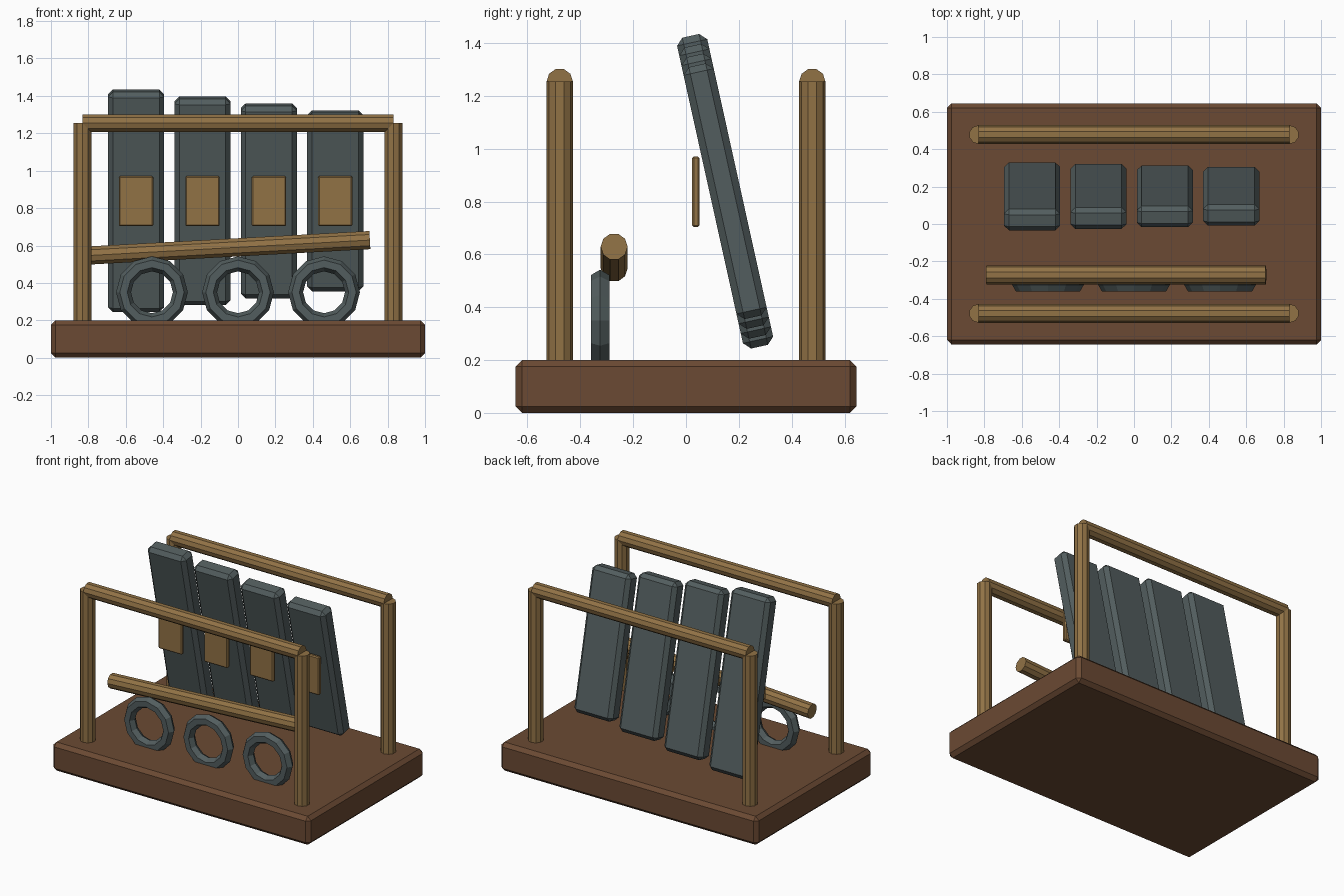
import bpy, math
from mathutils import Vector

if "Cube" in bpy.data.objects:
    bpy.data.objects.remove(bpy.data.objects["Cube"])


def material(name, rgb):
    m = bpy.data.materials.new(name)
    m.diffuse_color = (*rgb, 1)
    m.use_nodes = True
    m.node_tree.nodes["Principled BSDF"].inputs["Base Color"].default_value = m.diffuse_color
    return m


BROWN = material("dark brown wood", (0.147, 0.068, 0.033))
TAN = material("tan wood", (0.283, 0.168, 0.060))
GREY = material("slate grey", (0.085, 0.110, 0.112))


def finish(name, mat):
    ob = bpy.context.object
    ob.name = name
    ob.data.materials.append(mat)
    return ob


def box(name, loc, size, mat, bevel, tilt=0):
    bpy.ops.mesh.primitive_cube_add(size=1, location=loc, rotation=(tilt, 0, 0))
    ob = finish(name, mat)
    for v in ob.data.vertices:
        v.co = v.co * Vector(size)
    mod = ob.modifiers.new("chamfer", 'BEVEL')
    mod.width = bevel
    mod.segments = 1
    return ob


def rod(name, a, b, radius, mat):
    a, b = Vector(a), Vector(b)
    d = b - a
    # rotate about Y only, so every bar keeps the same facet alignment
    bpy.ops.mesh.primitive_cylinder_add(
        vertices=10, radius=radius, depth=d.length, location=(a + b) / 2,
        rotation=(0, math.atan2(d.x, d.z), 0))
    return finish(name, mat)


# Base board
box("base", (0, 0, 0.1), (2, 1.29, 0.2), BROWN, 0.025)

# Two end frames: posts and top rails
for side, y in (("front", -0.478), ("back", 0.478)):
    for end, x in (("left", -0.832), ("right", 0.832)):
        rod(f"{side}_{end}_post", (x, y, 0.18), (x, y, 1.254), 0.05, TAN)
    rod(f"{side}_rail", (-0.832, y, 1.254), (0.832, y, 1.254), 0.05, TAN)

# Leaning slats, each shorter than the last, with a plate in front
for i in range(4):
    x = -0.545 + 0.355 * i
    box(f"slat_{i + 1}", (x, 0.148, 0.839), (0.3, 0.117, 1.205 - 0.076 * i),
        GREY, 0.026, 0.218)
    box(f"plate_{i + 1}", (x, 0.037, 0.837), (0.184, 0.029, 0.268), TAN, 0.007)

# Slightly sloping bar
rod("sloping_bar", (-0.789, -0.272, 0.547), (0.705, -0.272, 0.629), 0.051, TAN)

# Rings half sunk into the base
for i, x in enumerate((-0.46, 0, 0.46)):
    bpy.ops.mesh.primitive_torus_add(
        major_segments=12, minor_segments=6, major_radius=0.152,
        minor_radius=0.04, location=(x, -0.325, 0.35),
        rotation=(math.pi / 2, 0, 0))
    finish(f"ring_{i + 1}", GREY)
